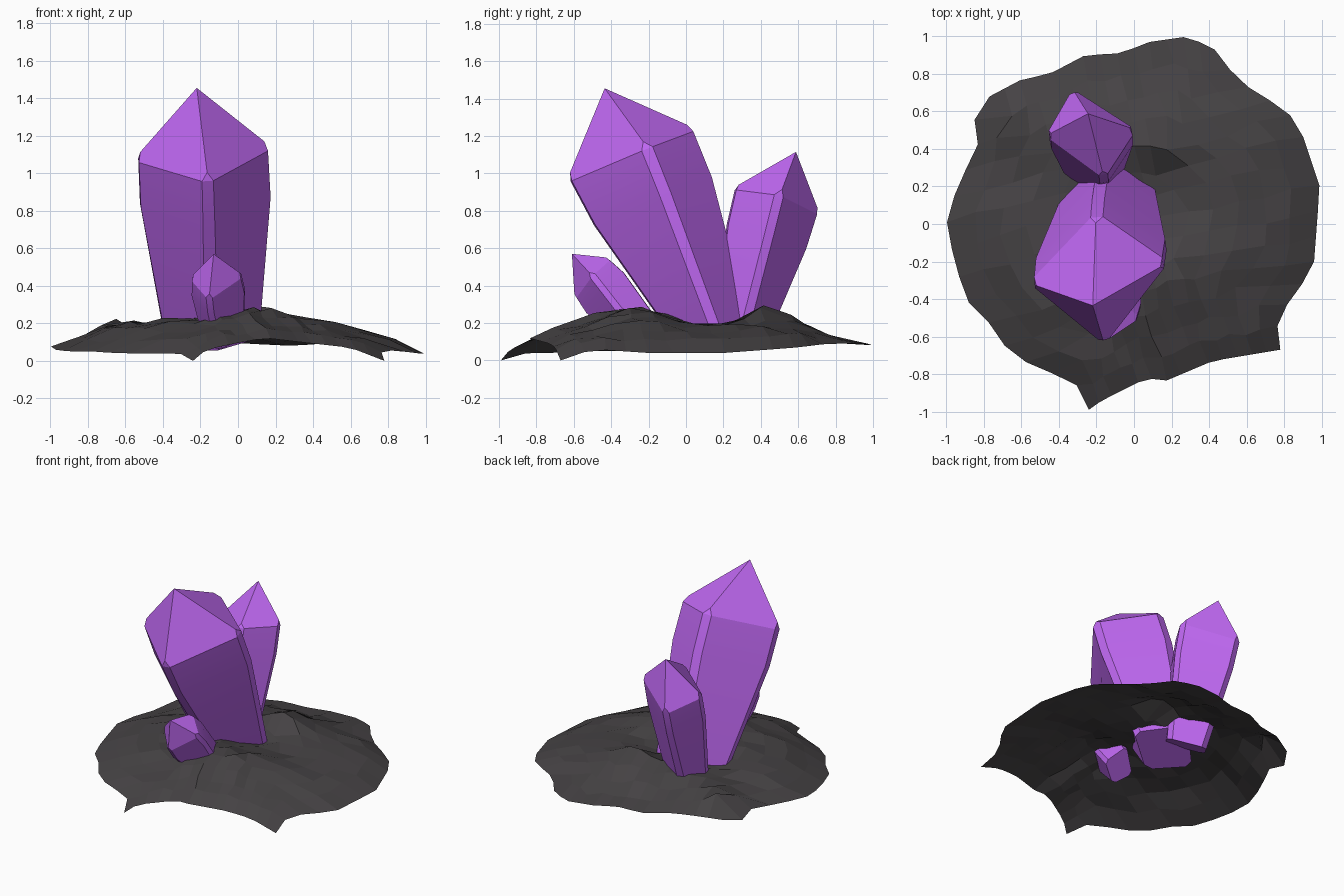
import bpy, bmesh, math, random
from mathutils import Vector

if "Cube" in bpy.data.objects:
    bpy.data.objects.remove(bpy.data.objects["Cube"])

random.seed(4)

def material(name, rgb):
    m = bpy.data.materials.new(name)
    m.diffuse_color = (*rgb, 1)
    m.use_nodes = True
    m.node_tree.nodes["Principled BSDF"].inputs["Base Color"].default_value = m.diffuse_color
    return m

ROCK = material("dark_rock", (0.06, 0.055, 0.058))
PURPLE = material("purple_crystal", (0.53, 0.14, 0.9))

def finish(bm, name, mat):
    me = bpy.data.meshes.new(name)
    bm.to_mesh(me)
    bm.free()
    me.materials.append(mat)
    ob = bpy.data.objects.new(name, me)
    bpy.context.collection.objects.link(ob)
    return ob

# Rock sheet: a square grid stretched to a ragged outline, one path per side
SIDES = [
    [(.43, .93, .09), (.29, 1, .08), (.08, .97, .09), (-.07, .91, .1), (-.26, .9, .1),
     (-.45, .8, .11), (-.6, .77, .12), (-.77, .68, .1)],
    [(-.77, .68, .1), (-.86, .54, .07), (-.82, .45, .1), (-.94, .2, .09), (-1, .03, .08),
     (-.98, -.1, .06), (-.9, -.4, .05), (-.74, -.56, .05), (-.66, -.7, .04),
     (-.31, -.85, .04), (-.24, -.99, 0)],
    [(-.24, -.99, 0), (-.17, -.94, .06), (.07, -.82, .11), (.16, -.84, .12),
     (.42, -.73, .09), (.6, -.7, .07), (.78, -.67, 0)],
    [(.78, -.67, 0), (.76, -.5, .06), (.88, -.35, .05), (.96, -.2, .04), (.99, .2, .04),
     (.9, .47, .06), (.82, .6, .07), (.56, .76, .09), (.43, .93, .09)],
]

def along(path, t):
    pts = [Vector(p) for p in path]
    lens = [(b - a).length for a, b in zip(pts, pts[1:])]
    d = t * sum(lens)
    for a, b, l in zip(pts, pts[1:], lens):
        if d <= l:
            return a.lerp(b, d / l)
        d -= l
    return pts[-1]

# bumps and the hollow around the crystals: x, y, height, radius
BUMPS = [(.1, .45, .085, .14), (.08, -.33, .05, .18), (-.7, .54, .09, .12),
         (.05, .13, -.08, .21), (.38, .12, -.045, .2), (-.42, .12, -.035, .18),
         (.2, .8, -.04, .22), (-.3, .76, -.03, .2)]

def sheet_point(u, v):
    r = max(abs(u), abs(v))
    if r < 1e-6:
        e = Vector((0, 0, .05))
    elif v == r:
        e = along(SIDES[0], (1 - u / r) / 2)
    elif u == -r:
        e = along(SIDES[1], (1 - v / r) / 2)
    elif v == -r:
        e = along(SIDES[2], (1 + u / r) / 2)
    else:
        e = along(SIDES[3], (1 + v / r) / 2)
    x, y = e.x * r, e.y * r
    z = e.z + (.25 - e.z) * (1 - r ** 2.5)
    if r < .99:
        z += random.uniform(-.016, .016)
        x += random.uniform(-.015, .015)
        y += random.uniform(-.015, .015)
        z += sum(h * math.exp(-((x - a) ** 2 + (y - b) ** 2) / s ** 2) for a, b, h, s in BUMPS)
    return x, y, z

N = 14
bm = bmesh.new()
grid = [[bm.verts.new(sheet_point((2 * i - N) / N, (2 * j - N) / N)) for i in range(N + 1)]
        for j in range(N + 1)]
for j in range(N):
    for i in range(N):
        bm.faces.new((grid[j][i], grid[j][i + 1], grid[j + 1][i + 1], grid[j + 1][i]))
finish(bm, "rock_base", ROCK)

# Crystals: four-sided tapered, slightly bulging shaft, pointed cap, chamfered long edges
def crystal(name, tip, shoulder, base, bevel, grow):
    def outset(ring, d):
        c = sum(ring, Vector()) / len(ring)
        return [p + (p - c).normalized() * d for p in ring]
    hi = [Vector(p) for p in shoulder]
    lo = [Vector(p) for p in base]
    mid = [a.lerp(b, .25) for a, b in zip(hi, lo)]
    bm = bmesh.new()
    top = bm.verts.new(tip)
    rings = [[bm.verts.new(p) for p in outset(r, d)]
             for r, d in ((hi, grow), (mid, grow * 1.7), (lo, grow))]
    for i in range(4):
        k = (i + 1) % 4
        bm.faces.new((rings[0][i], rings[0][k], top))
        for a, b in zip(rings, rings[1:]):
            bm.faces.new((b[i], b[k], a[k], a[i]))
    bm.faces.new(rings[-1][::-1])
    long_edges = [bm.edges.get((p, q)) for a, b in zip(rings, rings[1:]) for p, q in zip(a, b)]
    bmesh.ops.bevel(bm, geom=long_edges, offset=bevel, segments=1, affect='EDGES')
    bmesh.ops.recalc_face_normals(bm, faces=bm.faces)
    ob = finish(bm, name, PURPLE)
    bpy.ops.object.select_all(action='DESELECT')
    ob.select_set(True)
    bpy.context.view_layer.objects.active = ob
    bpy.ops.object.shade_smooth_by_angle(angle=math.radians(15))

# rings run front, right, back, left
crystal("large_crystal", (-.22, -.435, 1.455),
        [(-.16, -.61, .96), (.15, -.21, 1.13), (-.2, .03, 1.22), (-.525, -.31, 1.07)],
        [(-.14, -.01, .06), (.11, .17, .13), (-.16, .33, .2), (-.385, .11, .11)], .045, .037)
crystal("medium_crystal", (-.245, .588, 1.115),
        [(-.165, .26, .91), (-.01, .5, .88), (-.32, .7, .78), (-.45, .47, .85)],
        [(-.17, .15, .17), (-.06, .3, .1), (-.27, .41, .06), (-.37, .27, .12)], .035, .022)
crystal("small_crystal", (-.13, -.61, .57),
        [(-.15, -.58, .34), (.01, -.5, .45), (-.1, -.41, .53), (-.235, -.5, .44)],
        [(-.1, -.33, .07), (.02, -.25, .13), (-.06, -.16, .22), (-.18, -.26, .13)], .025, .024)
